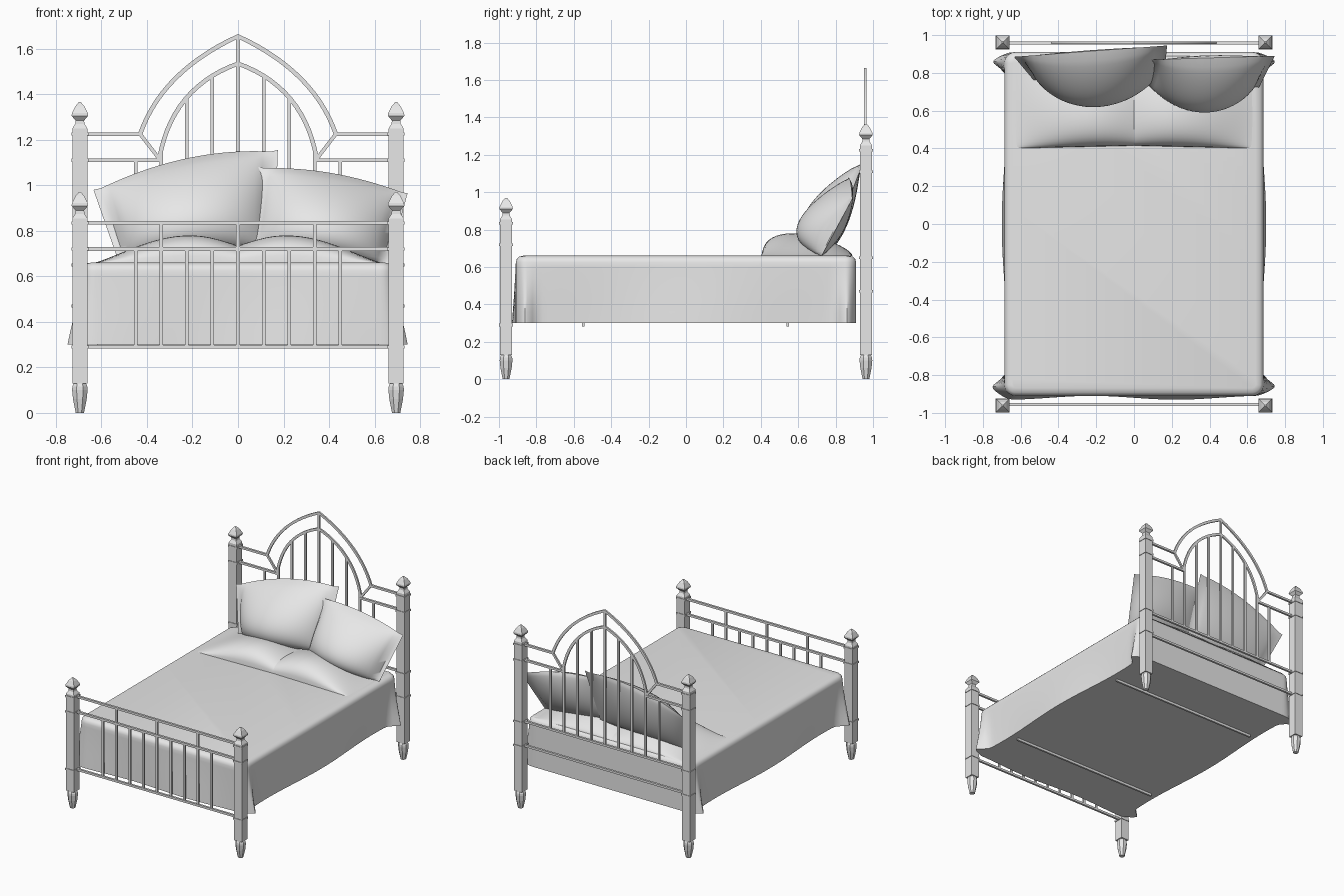
import bpy, bmesh, math
from mathutils import Vector

cube = bpy.data.objects.get("Cube")
if cube:
    bpy.data.objects.remove(cube, do_unlink=True)

grey = bpy.data.materials.new("plain_grey")
grey.use_nodes = True
grey.diffuse_color = (0.8, 0.8, 0.8, 1)
grey.node_tree.nodes["Principled BSDF"].inputs["Base Color"].default_value = (0.8, 0.8, 0.8, 1)


def finish(name, bm, smooth=None):
    bmesh.ops.recalc_face_normals(bm, faces=bm.faces)
    mesh = bpy.data.meshes.new(name)
    bm.to_mesh(mesh)
    bm.free()
    mesh.materials.append(grey)
    obj = bpy.data.objects.new(name, mesh)
    bpy.context.collection.objects.link(obj)
    if smooth:
        bpy.ops.object.select_all(action="DESELECT")
        obj.select_set(True)
        bpy.context.view_layer.objects.active = obj
        bpy.ops.object.shade_smooth_by_angle(angle=math.radians(smooth))
    return obj


def skin(bm, rings, caps=True):
    """Join closed rings of points into a tube."""
    loops = [[bm.verts.new(p) for p in ring] for ring in rings]
    n = len(loops[0])
    for a, b in zip(loops, loops[1:]):
        for i in range(n):
            j = (i + 1) % n
            bm.faces.new((a[i], a[j], b[j], b[i]))
    if caps:
        bm.faces.new(loops[0])
        bm.faces.new(loops[-1])


def box(bm, lo, hi):
    rings = [[(lo[0], lo[1], z), (hi[0], lo[1], z), (hi[0], hi[1], z), (lo[0], hi[1], z)]
             for z in (lo[2], hi[2])]
    skin(bm, rings)


def lathe(bm, x, y, profile, sides):
    """Profile of (half width, height) with flats facing the axes."""
    k = 1 / math.cos(math.pi / sides)
    angles = [2 * math.pi * (i + 0.5) / sides for i in range(sides)]
    skin(bm, [[(x + r * k * math.cos(a), y + r * k * math.sin(a), z) for a in angles]
              for r, z in profile])


def strip(bm, path, y, width, depth):
    """Flat bar following an x-z path."""
    rings = []
    pts = [Vector(p) for p in path]
    for i, p in enumerate(pts):
        t = (pts[min(i + 1, len(pts) - 1)] - pts[max(i - 1, 0)]).normalized()
        n = Vector((-t.y, t.x)) * width / 2
        rings.append([(p.x + s * n.x, y + d * depth / 2, p.y + s * n.y)
                      for s, d in ((1, -1), (1, 1), (-1, 1), (-1, -1))])
    skin(bm, rings)


def bezier(a, b, c, n=14):
    out = []
    for i in range(n + 1):
        t = i / n
        out.append(tuple((1 - t) ** 2 * p + 2 * t * (1 - t) * q + t * t * r
                         for p, q, r in zip(a, b, c)))
    return out


def mirrored(half):
    return half + [(-x, z) for x, z in reversed(half[:-1])]


# Posts with feet, bands and finials
POST_X, POST_Y = 0.695, 0.962
for label, y, top, bands in (("foot", -POST_Y, 0.97, (0.835, 0.72, 0.29)),
                             ("head", POST_Y, 1.365, (1.225, 1.11, 0.65, 0.47))):
    for side, x in (("left", POST_X), ("right", -POST_X)):
        bm = bmesh.new()
        lathe(bm, x, y, [(0.018, 0), (0.03, 0.06), (0.034, 0.1), (0.033, 0.115), (0.027, 0.13)], 8)
        lathe(bm, x, y, [(0.033, 0.13), (0.033, top - 0.115)], 4)
        lathe(bm, x, y, [(0.033, top - 0.115), (0.02, top - 0.095), (0.019, top - 0.08),
                         (0.036, top - 0.06), (0.035, top - 0.048), (0.02, top - 0.018),
                         (0.005, top)], 4)
        for z in bands:
            lathe(bm, x, y, [(0.037, z - 0.007), (0.037, z + 0.007)], 4)
        finish(f"{label}_post_{side}", bm)

# Footboard rails and spindles
BAR = 0.008
fy = -0.955
bm = bmesh.new()
for z in (0.29, 0.72, 0.835):
    box(bm, (-POST_X, fy - BAR, z - BAR), (POST_X, fy + BAR, z + BAR))
finish("footboard_rails", bm)
bm = bmesh.new()
for i in range(-4, 5):
    x = i * 0.1125
    top = 0.835 if i % 3 == 0 else 0.72
    box(bm, (x - BAR, fy - 0.006, 0.29), (x + BAR, fy + 0.006, top))
finish("footboard_spindles", bm)

# Headboard rails, pointed arches and spindles
hy = 0.959
bm = bmesh.new()
for z in (0.47, 0.65):
    box(bm, (-POST_X, hy - BAR, z - BAR), (POST_X, hy + BAR, z + BAR))
for s in (1, -1):
    for z, inner in ((1.11, 0.345), (1.225, 0.43)):
        a, b = sorted((s * POST_X, s * inner))
        box(bm, (a, hy - BAR, z - BAR), (b, hy + BAR, z + BAR))
finish("headboard_rails", bm)

inner_half = bezier((0.345, 1.12), (0.29, 1.43), (0, 1.535))
outer_half = bezier((0.43, 1.225), (0.335, 1.5), (0, 1.655))
bm = bmesh.new()
strip(bm, mirrored(inner_half), hy, 0.019, 0.012)
strip(bm, mirrored(outer_half), hy, 0.019, 0.012)
for s in (1, -1):
    strip(bm, [(s * 0.345, 1.115), (s * 0.432, 1.228)], hy, 0.016, 0.012)
finish("headboard_arches", bm, 30)


def arch_height(x):
    for (x0, z0), (x1, z1) in zip(inner_half, inner_half[1:]):
        if x1 <= x <= x0:
            return z0 + (z1 - z0) * (x0 - x) / (x0 - x1)
    return 1.11


bm = bmesh.new()
for i in range(-4, 5):
    x = i * 0.1125
    top = 1.65 if i == 0 else arch_height(abs(x))
    box(bm, (x - BAR, hy - 0.006, 0.65), (x + BAR, hy + 0.006, top))
finish("headboard_spindles", bm)

# Slats under the mattress
bm = bmesh.new()
for y in (-0.55, 0.545):
    box(bm, (-0.62, y - 0.007, 0.282), (0.62, y + 0.007, 0.305))
finish("support_slats", bm)


# Draped bedspread with gathered lower corners
def drape_ring(inset, z, t):
    hx, hy2, r = 0.686, 0.91, 0.06
    base = []
    for k, (sx, sy) in enumerate(((1, 1), (-1, 1), (-1, -1), (1, -1))):
        for i in range(9):
            a = (k + i / 8) * math.pi / 2
            n = Vector((math.cos(a), math.sin(a)))
            base.append((Vector((sx * (hx - r), sy * (hy2 - r))) + n * r, n))
    ring = []
    for i, (p, n) in enumerate(base):
        q = base[(i + 1) % len(base)][0]
        steps = 60 if (q - p).length > 0.5 else 1
        for j in range(steps):
            c = p.lerp(q, j / steps)
            wave = 0.014 * math.cos(5 * c.y) * abs(n.x) + 0.01 * (1 + math.sin(7 * c.x)) * max(0, -n.y)
            c2 = c + n * (wave * t - inset)
            if abs(c.x) > hx - r:
                c2.x += math.copysign(0.066 * t * math.exp(-((abs(c.y) - 0.86) / 0.042) ** 2), c.x)
            ring.append((c2.x, c2.y, z))
    return ring


bm = bmesh.new()
skin(bm, [drape_ring(*row) for row in (
    (0, 0.3, 1), (0, 0.36, 0.8), (0, 0.42, 0.58), (0, 0.48, 0.38), (0, 0.54, 0.2), (0, 0.6, 0.05),
    (0, 0.625, 0), (0.005, 0.642, 0), (0.018, 0.655, 0), (0.042, 0.661, 0))])
finish("bedspread", bm, 40)

# Covered pillow mounds under the spread
N = 24
for side, s in (("left", 1), ("right", -1)):
    bm = bmesh.new()
    grid = []
    for j in range(N + 1):
        v = 0.5 - 0.5 * math.cos(math.pi * j / N)
        row = []
        for i in range(N + 1):
            u = 0.5 - 0.5 * math.cos(math.pi * i / N)
            fx = 0.62 + 0.38 * math.sin(math.pi * u / 0.66) if u < 0.33 else \
                math.cos(math.pi / 2 * (u - 0.33) / 0.67) ** 1.2
            fy2 = math.sin(math.pi * v ** 0.62) ** 0.6 if 0 < v < 1 else 0
            row.append(bm.verts.new((s * 0.635 * u, 0.4 + 0.49 * v + 0.015 * (1 - u) * (1 - v),
                                     0.659 + 0.121 * max(fx, 0) * fy2)))
        grid.append(row)
    for j in range(N):
        for i in range(N):
            bm.faces.new((grid[j][i], grid[j][i + 1], grid[j + 1][i + 1], grid[j + 1][i]))
    finish(f"covered_pillow_{side}", bm, 60)


# Loose pillows leaning on the headboard
def pillow(name, bl, br, tl, tr, front, back, arch):
    bl, br, tl, tr = map(Vector, (bl, br, tl, tr))
    bm = bmesh.new()
    for push in (-front, back):
        grid = []
        for j in range(N + 1):
            v = j / N
            row = []
            for i in range(N + 1):
                u = i / N
                p = bl.lerp(br, u).lerp(tl.lerp(tr, u), v)
                across = max(0, 1 - ((2 * u - 1) / 0.92) ** 2)
                up = max(0, math.sin(math.pi * v ** 0.75))
                p.y += push * across ** 0.7 * up ** 0.65
                p.z += arch * across * v
                row.append(bm.verts.new(p))
            grid.append(row)
        for j in range(N):
            for i in range(N):
                bm.faces.new((grid[j][i], grid[j][i + 1], grid[j + 1][i + 1], grid[j + 1][i]))
    bmesh.ops.remove_doubles(bm, verts=bm.verts, dist=0.0005)
    finish(name, bm, 50)


pillow("back_pillow", (-0.53, 0.76, 0.68), (0.16, 0.78, 0.72), (-0.635, 0.885, 0.98),
       (0.175, 0.945, 1.155), 0.2, 0.05, 0.05)
pillow("front_pillow", (0.04, 0.74, 0.73), (0.66, 0.72, 0.65), (0.09, 0.87, 1.08),
       (0.745, 0.89, 0.965), 0.19, 0.07, 0.03)
